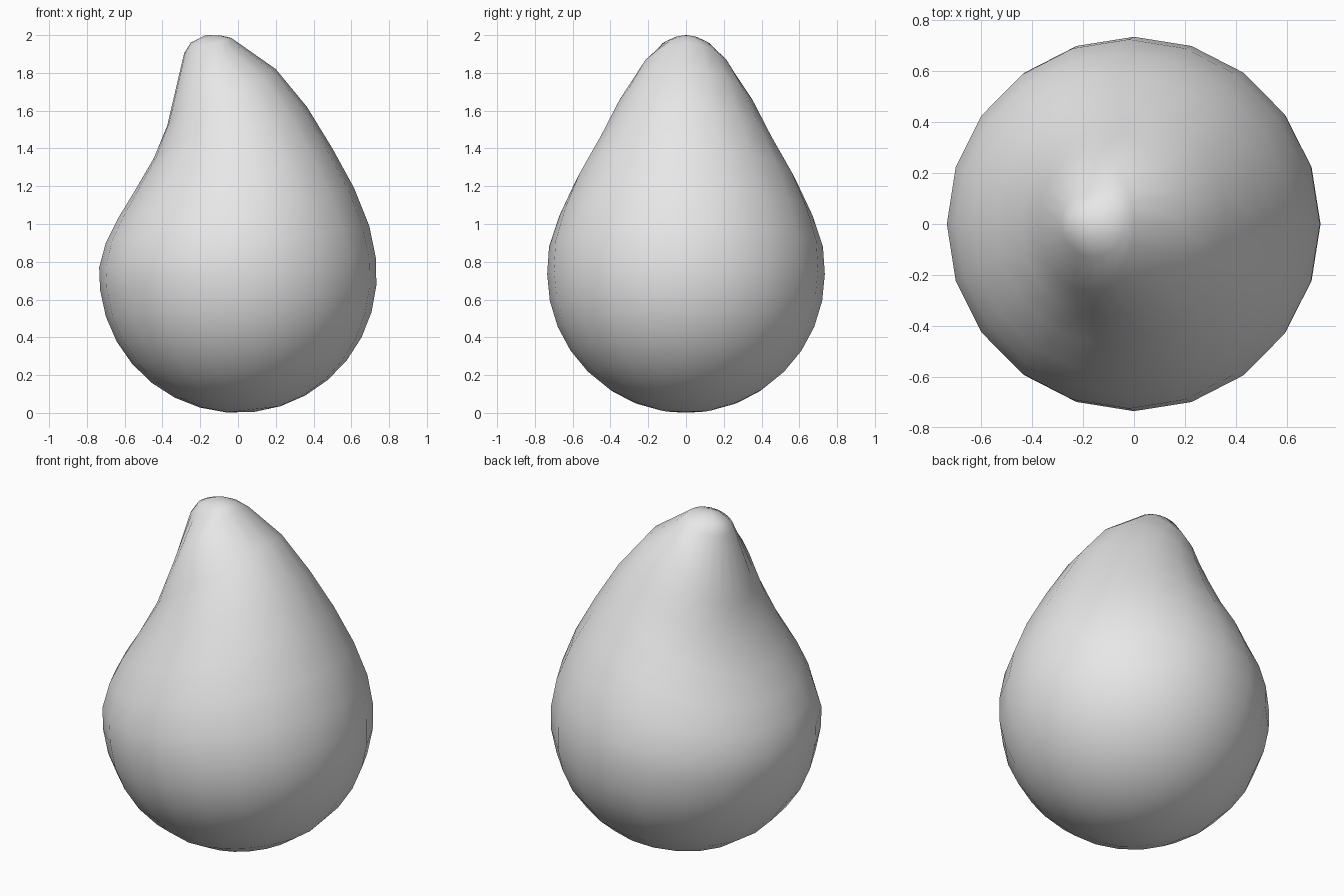
import bpy, bmesh, math

cube = bpy.data.objects.get("Cube")
if cube:
    bpy.data.objects.remove(cube, do_unlink=True)

SIDES = 20
RADIUS = 0.735
STEP = math.pi / 16
TILT = math.radians(6.6)


def tilted(x, z):
    """Lean a point of the round belly about its centre."""
    return (x * math.cos(TILT) - z * math.sin(TILT),
            RADIUS + x * math.sin(TILT) + z * math.cos(TILT))


# Round lower half: rings of a leaning sphere (left x, z, right x, z, half depth)
rings = []
for i in range(1, 9):
    r, z = RADIUS * math.sin(i * STEP), -RADIUS * math.cos(i * STEP)
    rings.append((*tilted(-r, z), *tilted(r, z), r))

# Upper half: rings drawn up to the bent tip
rings += [
    (-0.735, 0.77, 0.695, 0.99, 0.725),
    (-0.70, 0.90, 0.615, 1.19, 0.67),
    (-0.635, 1.03, 0.50, 1.40, 0.59),
    (-0.55, 1.17, 0.365, 1.62, 0.475),
    (-0.445, 1.35, 0.20, 1.82, 0.37),
    (-0.375, 1.52, 0.00, 1.96, 0.265),
    (-0.285, 1.905, -0.035, 1.985, 0.13),
    (-0.25, 1.96, -0.09, 1.998, 0.07),
]

bm = bmesh.new()
loops = []
for xl, zl, xr, zr, depth in rings:
    loop = []
    for k in range(SIDES):
        a = 2 * math.pi * k / SIDES
        t = (1 + math.cos(a)) / 2
        loop.append(bm.verts.new((xl + (xr - xl) * t, depth * math.sin(a),
                                  zl + (zr - zl) * t)))
    loops.append(loop)

px, pz = tilted(0, -RADIUS)
bottom = bm.verts.new((px, 0, pz))
tip = bm.verts.new((-0.17, 0, 2.0))
for k in range(SIDES):
    n = (k + 1) % SIDES
    for low, high in zip(loops, loops[1:]):
        bm.faces.new((low[k], low[n], high[n], high[k]))
    bm.faces.new((bottom, loops[0][n], loops[0][k]))
    bm.faces.new((tip, loops[-1][k], loops[-1][n]))
for f in bm.faces:
    f.smooth = True
bmesh.ops.recalc_face_normals(bm, faces=bm.faces[:])

mesh = bpy.data.meshes.new("pear_drop_body")
bm.to_mesh(mesh)
bm.free()
body = bpy.data.objects.new("pear_drop_body", mesh)
bpy.context.collection.objects.link(body)

# Single plain colour
grey = bpy.data.materials.new("light_grey")
grey.use_nodes = True
colour = (0.8, 0.8, 0.8, 1)
grey.diffuse_color = colour
grey.node_tree.nodes["Principled BSDF"].inputs["Base Color"].default_value = colour
mesh.materials.append(grey)
